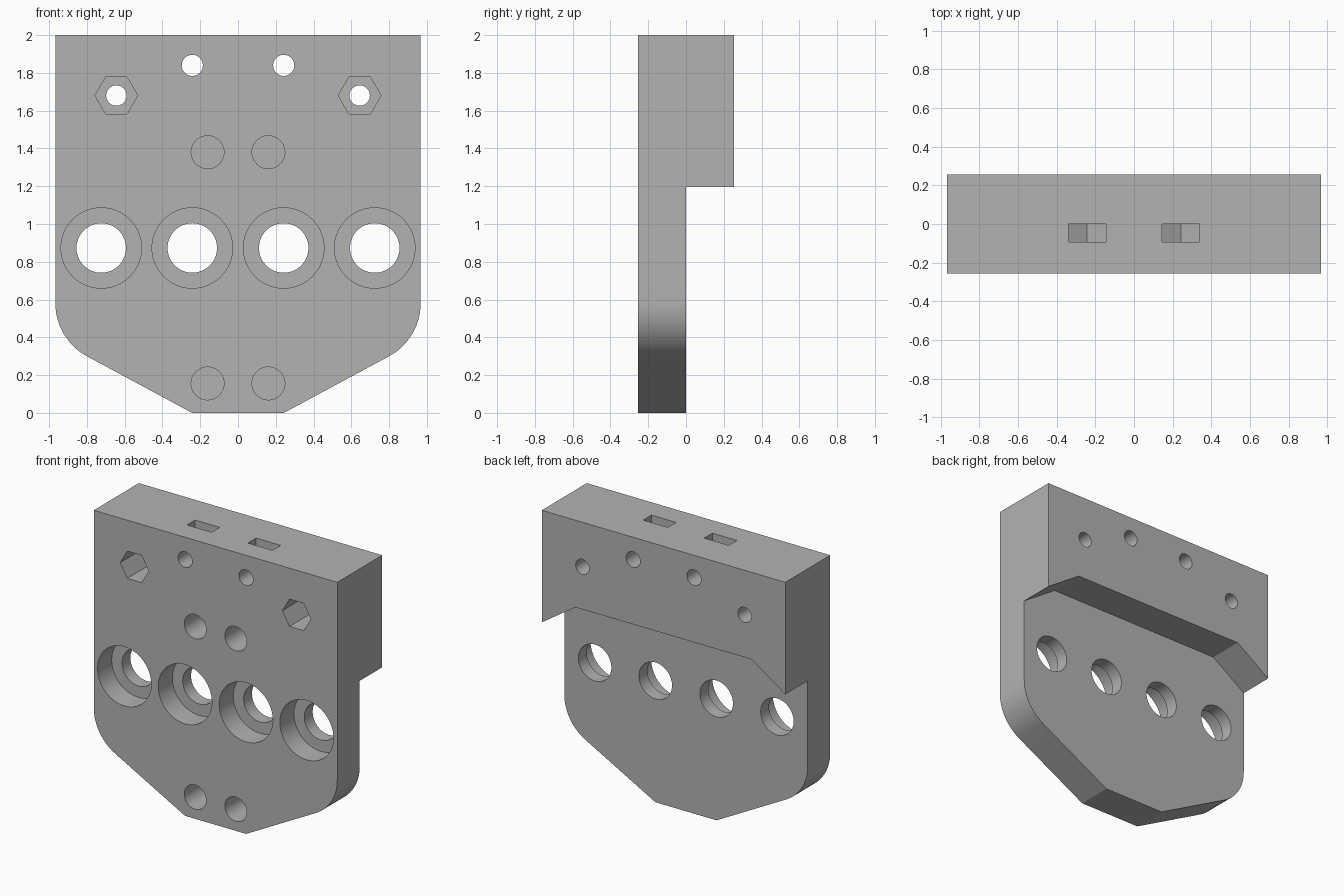
import bpy, bmesh
from math import pi, sin, cos, tan, atan2
from mathutils import Vector

cube = bpy.data.objects.get("Cube")
if cube:
    bpy.data.objects.remove(cube, do_unlink=True)

W, D, H = 0.967, 0.255, 2.0       # half width, half depth, height
FRONT, MID, BACK = -D, 0.0, D

grey = bpy.data.materials.new("plain grey")
grey.use_nodes = True
grey.diffuse_color = (0.45, 0.45, 0.45, 1)
grey.node_tree.nodes["Principled BSDF"].inputs["Base Color"].default_value = grey.diffuse_color


def prism(name, outline, y0, y1):
    """Extrude an x-z outline from y0 to y1."""
    bm = bmesh.new()
    face = bm.faces.new([bm.verts.new((x, y0, z)) for x, z in outline])
    grown = bmesh.ops.extrude_face_region(bm, geom=[face])
    moved = [v for v in grown["geom"] if isinstance(v, bmesh.types.BMVert)]
    bmesh.ops.translate(bm, vec=(0, y1 - y0, 0), verts=moved)
    bmesh.ops.recalc_face_normals(bm, faces=bm.faces)
    mesh = bpy.data.meshes.new(name)
    bm.to_mesh(mesh)
    bm.free()
    mesh.materials.append(grey)
    obj = bpy.data.objects.new(name, mesh)
    bpy.context.collection.objects.link(obj)
    return obj


def ring(x, z, r, sides):
    return [(x + r * cos(2 * pi * i / sides), z + r * sin(2 * pi * i / sides))
            for i in range(sides)]


def cut(outline, y0, y1):
    """Subtract an extruded outline from the body."""
    cutter = prism("cutter", outline, y0, y1)
    mod = body.modifiers.new("cut", "BOOLEAN")
    mod.operation = "DIFFERENCE"
    mod.solver = "EXACT"
    mod.object = cutter
    bpy.ops.object.modifier_apply(modifier=mod.name)
    bpy.data.objects.remove(cutter, do_unlink=True)


# Body outline: tapered foot with rounded shoulders
foot = Vector((0.243, 0.0))
corner = Vector((W, 0.39))
slope = atan2(corner.y - foot.y, corner.x - foot.x)
radius = 0.32
reach = radius * tan((pi / 2 - slope) / 2)
centre = Vector((W - radius, corner.y + reach))
steps = 14
half = [tuple(foot)]
for i in range(steps + 1):
    a = (slope - pi / 2) * (1 - i / steps)
    half.append((centre.x + radius * cos(a), centre.y + radius * sin(a)))
half.append((W, H))
body = prism("mounting_plate", half + [(-x, z) for x, z in reversed(half)], FRONT, BACK)
bpy.context.view_layer.objects.active = body
body.select_set(True)

# Relief behind the lower plate, with chamfered upper corners
relief = [(1.2, -0.3), (1.2, 1.195), (W, 1.195), (0.70, 1.375)]
cut(relief + [(-x, z) for x, z in reversed(relief)], MID, 0.6)

for s in (-1, 1):
    # Counterbored bearing holes
    for x in (0.242, 0.724):
        cut(ring(s * x, 0.873, 0.213, 64), -0.5, FRONT + 0.16)
        cut(ring(s * x, 0.873, 0.131, 64), -0.5, 0.5)
    # Blind dowel holes
    for z in (1.38, 0.156):
        cut(ring(s * 0.161, z, 0.087, 48), -0.5, FRONT + 0.205)
    # Bolt holes with hexagonal pockets
    cut(ring(s * 0.644, 1.68, 0.113, 6), -0.5, FRONT + 0.25)
    cut(ring(s * 0.644, 1.68, 0.054, 32), -0.5, 0.5)
    # Top bolt holes with nut slots open at the top
    x, z, w = s * 0.242, 1.84, 0.098
    cut([(x - w, 2.2), (x - w, z - w * 0.577), (x, z - w * 1.155),
         (x + w, z - w * 0.577), (x + w, 2.2)], -0.093, 0.0)
    cut(ring(x, z, 0.056, 32), -0.5, 0.5)

bpy.ops.object.shade_smooth_by_angle(angle=pi / 9)
